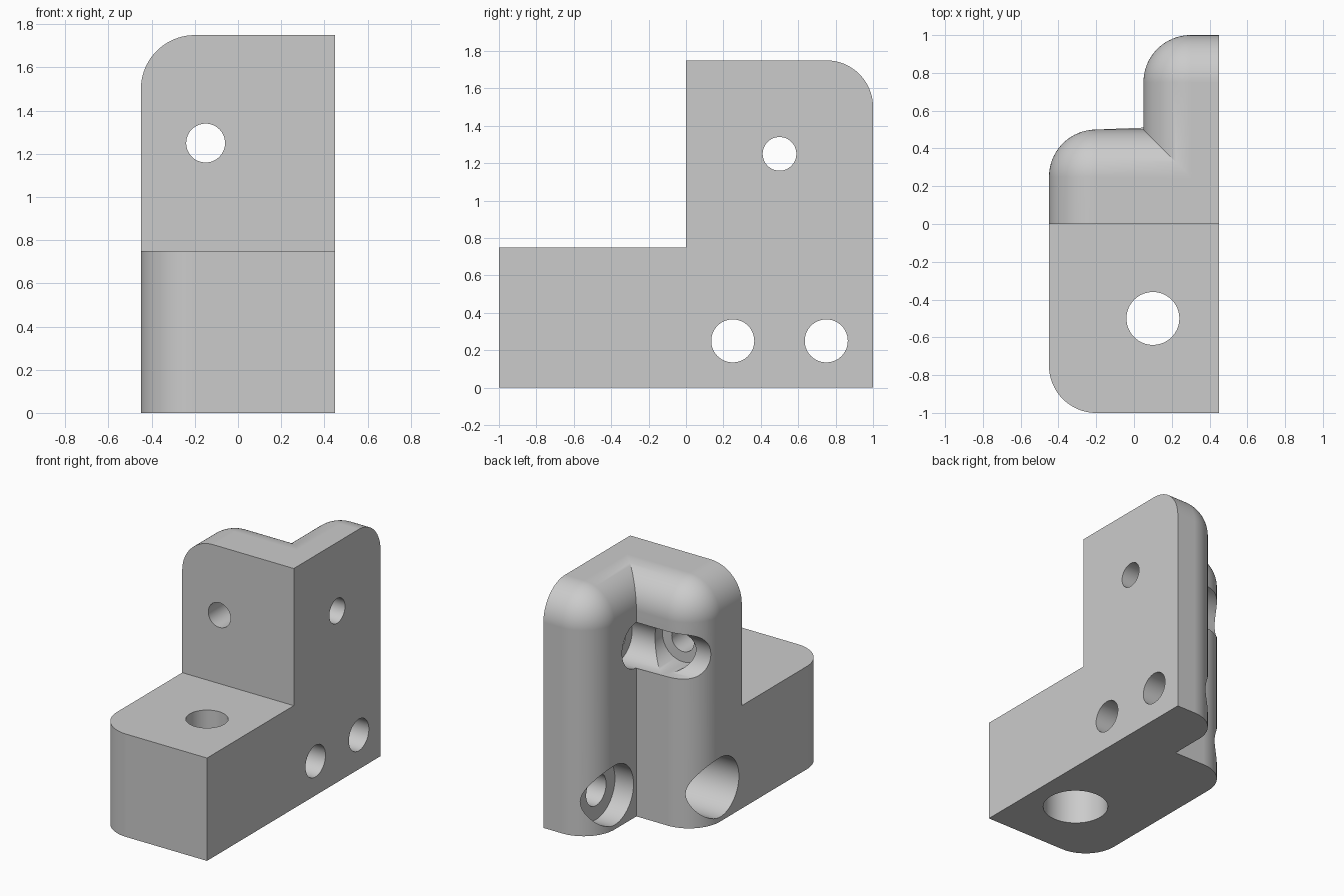
import bpy, bmesh, math
from mathutils import Matrix, Vector

cube = bpy.data.objects.get("Cube")
if cube:
    bpy.data.objects.remove(cube, do_unlink=True)

FILLET = 0.25
WALL = 0.25  # material left under each screw head

grey = bpy.data.materials.new("plain grey")
grey.use_nodes = True
colour = (0.6, 0.6, 0.6, 1)
grey.diffuse_color = colour
grey.node_tree.nodes["Principled BSDF"].inputs["Base Color"].default_value = colour


def finish(bm, name):
    mesh = bpy.data.meshes.new(name)
    bm.to_mesh(mesh)
    bm.free()
    mesh.materials.append(grey)
    obj = bpy.data.objects.new(name, mesh)
    bpy.context.collection.objects.link(obj)
    return obj


def filleted_box(name, low, high, is_round):
    """Box whose edges are rounded where the rule holds for the edge midpoint."""
    low, high = Vector(low), Vector(high)
    bm = bmesh.new()
    bmesh.ops.create_cube(bm, size=1)
    edges = [e for e in bm.edges
             if is_round(*((e.verts[0].co + e.verts[1].co) / 2))]
    for v in bm.verts:
        v.co = [low[i] + (v.co[i] + 0.5) * (high[i] - low[i]) for i in range(3)]
    bmesh.ops.bevel(bm, geom=edges, offset=FILLET, segments=20, profile=0.5,
                    affect='EDGES', offset_type='OFFSET')
    return finish(bm, name)


def cylinder(name, start, end, radius):
    start, end = Vector(start), Vector(end)
    axis = end - start
    turn = axis.to_track_quat('Z', 'Y').to_matrix().to_4x4()
    bm = bmesh.new()
    bmesh.ops.create_cone(bm, cap_ends=True, segments=64, radius1=radius,
                          radius2=radius, depth=axis.length,
                          matrix=Matrix.Translation((start + end) / 2) @ turn)
    return finish(bm, name)


def combine(target, other, operation):
    mod = target.modifiers.new("join", 'BOOLEAN')
    mod.operation = operation
    mod.solver = 'EXACT'
    mod.object = other
    bpy.context.view_layer.objects.active = target
    bpy.ops.object.modifier_apply(modifier=mod.name)
    bpy.data.objects.remove(other, do_unlink=True)


def outer_edges(x, y, z):
    """Free vertical corner and the top edges that run into it."""
    return (x < 0) + (y > 0) + (z > 0) == 2 and \
        (x < 0 and y > 0 or z > 0 and (x < 0 or y > 0)) and \
        not (x == 0 and y < 0) and not (y == 0 and x > 0)


# Two upright plates in an L, and the foot in front of them
bracket = filleted_box("corner_bracket", (-0.45, 0, 0), (0.45, 0.5, 1.75), outer_edges)
side_plate = filleted_box("side_plate", (0.05, 0, 0), (0.45, 1, 1.75), outer_edges)
foot = filleted_box("foot", (-0.45, -1, 0), (0.45, 0.2, 0.75),
                    lambda x, y, z: x < 0 and y < 0 and z == 0)
combine(bracket, side_plate, 'UNION')
combine(bracket, foot, 'UNION')


# Screw holes: entry point, direction of drilling, hole and head radius, wall
def screw_hole(entry, direction, hole, head, wall):
    entry, direction = Vector(entry), Vector(direction)
    combine(bracket, cylinder("hole", entry - direction * 0.1, entry + direction * 1.2, hole),
            'DIFFERENCE')
    combine(bracket, cylinder("head", entry + direction * wall, entry + direction * 1.3, head),
            'DIFFERENCE')


for y in (0.25, 0.75):
    screw_hole((0.45, y, 0.25), (-1, 0, 0), 0.115, 0.217, WALL)
screw_hole((0.45, 0.5, 1.25), (-1, 0, 0), 0.09, 0.165, WALL)
screw_hole((-0.15, 0, 1.25), (0, 1, 0), 0.09, 0.165, WALL)
screw_hole((0.1, -0.5, 0.75), (0, 0, -1), 0.14, 0.22, WALL)

# Clean flat areas and smooth the rounded ones
bm = bmesh.new()
bm.from_mesh(bracket.data)
bmesh.ops.remove_doubles(bm, verts=bm.verts, dist=0.0001)
bmesh.ops.dissolve_limit(bm, angle_limit=math.radians(0.5), verts=bm.verts, edges=bm.edges)
bm.to_mesh(bracket.data)
bm.free()
bpy.ops.object.select_all(action='DESELECT')
bracket.select_set(True)
bpy.context.view_layer.objects.active = bracket
bpy.ops.object.shade_smooth_by_angle(angle=math.radians(25))
weighted = bracket.modifiers.new("even_shading", 'WEIGHTED_NORMAL')
weighted.keep_sharp = True
